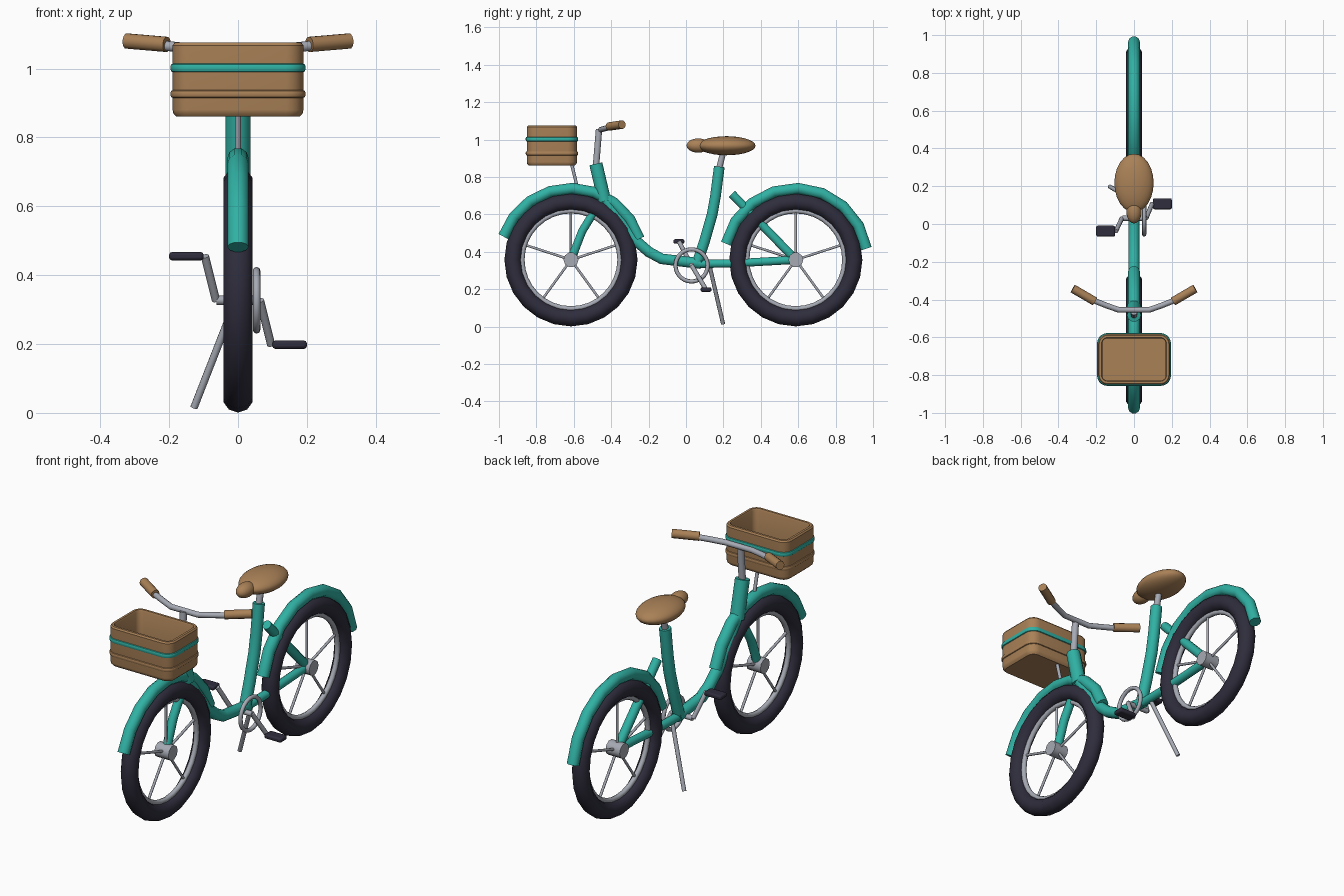
import bpy, bmesh
from math import sin, cos, pi, radians
from mathutils import Vector

old = bpy.data.objects.get("Cube")
if old:
    bpy.data.objects.remove(old, do_unlink=True)


def material(name, r, g, b):
    m = bpy.data.materials.new(name)
    m.use_nodes = True
    m.diffuse_color = (r, g, b, 1)
    bsdf = next(n for n in m.node_tree.nodes if n.type == 'BSDF_PRINCIPLED')
    bsdf.inputs["Base Color"].default_value = (r, g, b, 1)
    return m


TEAL = material("teal paint", 0.03, 0.44, 0.37)
BROWN = material("tan leather", 0.40, 0.22, 0.095)
RUBBER = material("dark rubber", 0.028, 0.026, 0.045)
METAL = material("light metal", 0.38, 0.40, 0.45)


def finish(obj, name, mat, angle=40):
    obj.name = obj.data.name = name
    obj.data.materials.clear()
    obj.data.materials.append(mat)
    bpy.ops.object.select_all(action='DESELECT')
    obj.select_set(True)
    bpy.context.view_layer.objects.active = obj
    bpy.ops.object.shade_smooth_by_angle(angle=radians(angle))
    return obj


def tube(name, points, radius, mat):
    """Round capped tube along a path of points."""
    cu = bpy.data.curves.new(name, 'CURVE')
    cu.dimensions = '3D'
    cu.bevel_depth = radius
    cu.bevel_resolution = 3
    cu.use_fill_caps = True
    sp = cu.splines.new('POLY')
    sp.points.add(len(points) - 1)
    for p, co in zip(sp.points, points):
        p.co = (*co, 1)
    obj = bpy.data.objects.new(name, cu)
    bpy.context.collection.objects.link(obj)
    bpy.ops.object.select_all(action='DESELECT')
    obj.select_set(True)
    bpy.context.view_layer.objects.active = obj
    bpy.ops.object.convert(target='MESH')
    return finish(bpy.context.object, name, mat, 50)


def plane_tube(name, yz, radius, mat):
    return tube(name, [(0, y, z) for y, z in yz], radius, mat)


def ring(name, loc, major, minor, mat, segs=24, sides=10):
    """Torus whose axle runs along x."""
    bpy.ops.mesh.primitive_torus_add(location=loc, rotation=(0, pi / 2, 0),
                                     major_radius=major, minor_radius=minor,
                                     major_segments=segs, minor_segments=sides)
    return finish(bpy.context.object, name, mat, 60)


def ball(name, loc, size, mat):
    bpy.ops.mesh.primitive_uv_sphere_add(segments=24, ring_count=14, location=loc)
    bpy.context.object.scale = size
    return finish(bpy.context.object, name, mat, 60)


def outline(cx, cy, hx, hy, r, z):
    """Rounded rectangle, counter-clockwise."""
    pts = []
    for k, (sx, sy) in enumerate([(1, 1), (-1, 1), (-1, -1), (1, -1)]):
        for i in range(6):
            a = (k + i / 5) * pi / 2
            pts.append(Vector((cx + sx * (hx - r) + r * cos(a),
                               cy + sy * (hy - r) + r * sin(a), z)))
    return pts


def basket_loft(name, profile, mat, caps=True):
    """Stacked rounded rectangles; the profile lists (inset, height)."""
    bm = bmesh.new()
    rows = [[bm.verts.new(p) for p in
             outline(0, -0.717, 0.19 - d, 0.134 - d, 0.05 - d, z)] for d, z in profile]
    for a, b in zip(rows, rows[1:]):
        for i in range(len(a)):
            j = (i + 1) % len(a)
            bm.faces.new((a[i], a[j], b[j], b[i]))
    if caps:
        bm.faces.new(rows[0][::-1])
        bm.faces.new(rows[-1])
    me = bpy.data.meshes.new(name)
    bm.to_mesh(me)
    bm.free()
    obj = bpy.data.objects.new(name, me)
    bpy.context.collection.objects.link(obj)
    return finish(obj, name, mat, 35)


# Wheels and fenders
AXLE_Z = 0.357
for end, y, start, stop in (("front", -0.615, 17, 161), ("rear", 0.587, 9, 167)):
    ring(end + "_tire", (0, y, AXLE_Z), 0.311, 0.045, RUBBER)
    ring(end + "_rim", (0, y, AXLE_Z), 0.262, 0.014, METAL, 32, 8)
    tube(end + "_hub", [(-0.042, y, AXLE_Z), (0.042, y, AXLE_Z)], 0.04, METAL)
    for i in range(5):
        a = pi / 2 + i * 2 * pi / 5
        plane_tube(f"{end}_spoke_{i + 1}", [(y, AXLE_Z),
                   (y + 0.265 * cos(a), AXLE_Z + 0.265 * sin(a))], 0.007, METAL)
    arc = [radians(start + (stop - start) * i / 8) for i in range(9)]
    plane_tube(end + "_fender", [(y + 0.382 * cos(a), AXLE_Z + 0.382 * sin(a))
                                 for a in arc], 0.031, TEAL)

# Frame
plane_tube("head_tube", [(-0.482, 0.87), (-0.435, 0.67)], 0.037, TEAL)
plane_tube("fork", [(-0.435, 0.69), (-0.5, 0.6), (-0.555, 0.51), (-0.59, 0.42),
                    (-0.612, AXLE_Z)], 0.023, TEAL)
plane_tube("down_tube", [(-0.45, 0.71), (-0.38, 0.6), (-0.28, 0.47), (-0.2, 0.4),
                         (-0.13, 0.362), (-0.03, 0.35), (0.08, 0.337)], 0.03, TEAL)
plane_tube("seat_tube", [(0.06, 0.34), (0.1, 0.46), (0.14, 0.6), (0.158, 0.7),
                         (0.178, 0.855)], 0.03, TEAL)
plane_tube("chain_stay", [(0.05, 0.335), (0.25, 0.338), (0.587, AXLE_Z)], 0.023, TEAL)
plane_tube("seat_stay", [(0.245, 0.71), (0.587, AXLE_Z)], 0.024, TEAL)

# Saddle
plane_tube("seat_post", [(0.176, 0.84), (0.203, 0.95)], 0.017, METAL)
ball("saddle", (0, 0.217, 0.967), (0.104, 0.155, 0.051), BROWN)
ball("saddle_nose", (0, 0.065, 0.968), (0.04, 0.062, 0.038), BROWN)

# Handlebar and grips
plane_tube("stem", [(-0.482, 0.85), (-0.465, 1.055)], 0.018, METAL)
half = [(0.08, -0.455, 1.053), (0.15, -0.43, 1.06), (0.225, -0.4, 1.067)]
tube("handlebar", [(-x, y, z) for x, y, z in half[::-1]] + half, 0.015, METAL)
for side, s in (("left", 1), ("right", -1)):
    tube(side + "_grip", [(s * 0.207, -0.41, 1.07), (s * 0.324, -0.342, 1.08)],
         0.023, BROWN)

# Basket
basket_loft("basket", [(0.012, 0.86), (0.002, 0.87), (0, 0.88), (0, 1.067),
                       (0.006, 1.075), (0.018, 1.075), (0.022, 1.067),
                       (0.022, 0.88)], BROWN)
for name, low, high, mat in (("basket_stripe", 0.989, 1.015, TEAL),
                             ("basket_band", 0.914, 0.938, BROWN)):
    basket_loft(name, [(0.002, low), (-0.004, low + 0.003), (-0.006, low + 0.008),
                       (-0.006, high - 0.008), (-0.004, high - 0.003),
                       (0.002, high)], mat, caps=False)
plane_tube("basket_strut", [(-0.612, 0.87), (-0.545, 0.6)], 0.009, METAL)

# Crankset
CRANK = (0.03, 0.327)
ring("chainring", (0.054, *CRANK), 0.086, 0.011, METAL, 28, 8)
tube("crank_axle", [(-0.062, *CRANK), (0.066, *CRANK)], 0.014, METAL)
for side, s, y, z in (("left", 1, 0.107, 0.198), ("right", -1, -0.038, 0.455)):
    tube(side + "_crank", [(s * 0.064, *CRANK), (s * 0.096, y, z)], 0.012, METAL)
    bpy.ops.mesh.primitive_cube_add(size=1, location=(s * 0.15, y, z))
    pedal = bpy.context.object
    pedal.scale = (0.1, 0.058, 0.024)
    bpy.ops.object.transform_apply(location=False, rotation=False, scale=True)
    mod = pedal.modifiers.new("Bevel", 'BEVEL')
    mod.width = 0.008
    mod.segments = 2
    finish(pedal, side + "_pedal", RUBBER, 30)

# Kickstand
tube("kickstand", [(-0.005, 0.125, 0.33), (-0.128, 0.198, 0.015)], 0.011, METAL)
